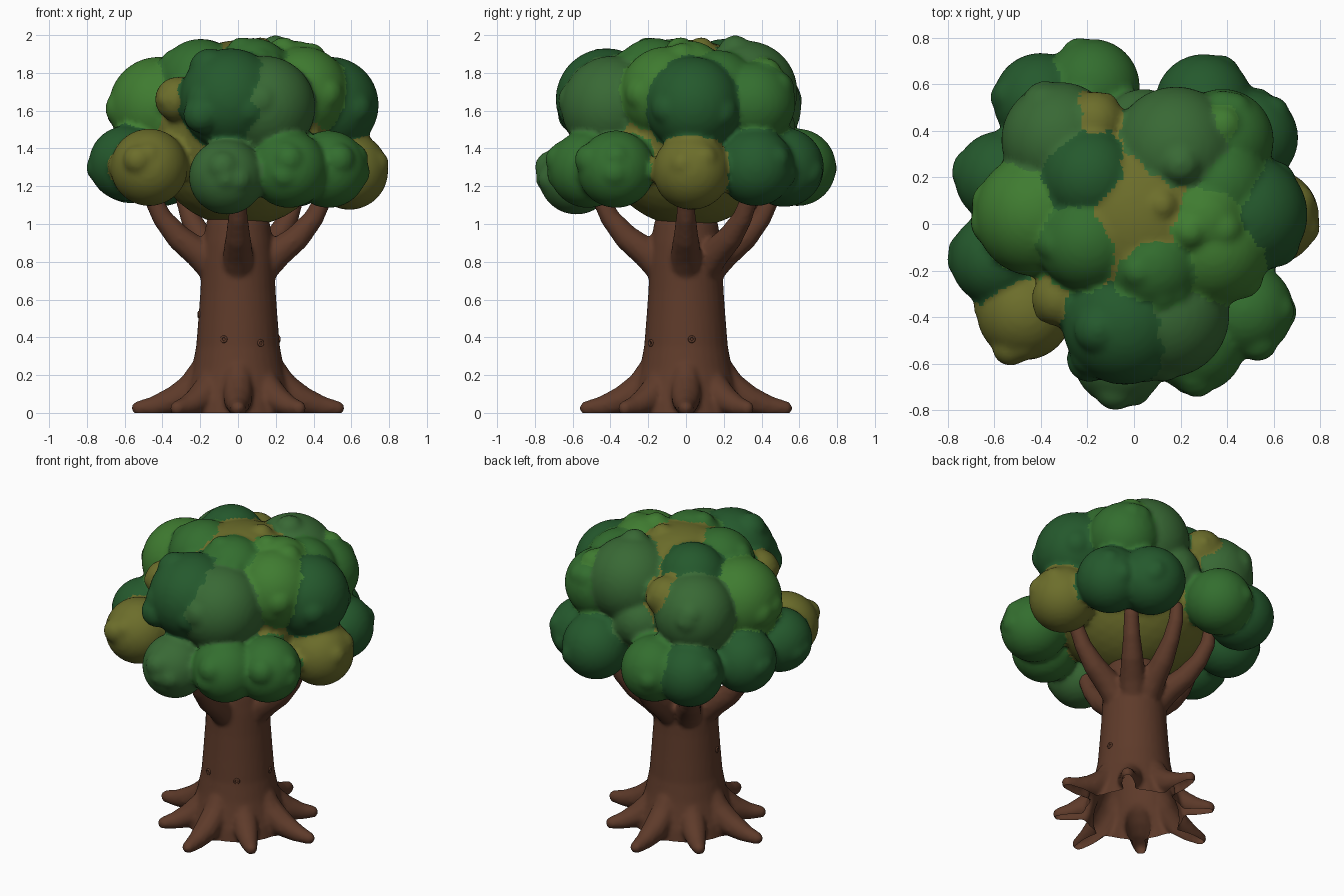
import bpy, bmesh, math, random
from mathutils import Vector, Matrix, noise

if "Cube" in bpy.data.objects:
    bpy.data.objects.remove(bpy.data.objects["Cube"])

random.seed(4)


def material(name, rgb):
    m = bpy.data.materials.new(name)
    m.diffuse_color = (*rgb, 1)
    m.use_nodes = True
    m.node_tree.nodes["Principled BSDF"].inputs["Base Color"].default_value = m.diffuse_color
    return m


def ball(bm, c, r, sub=3):
    bmesh.ops.create_icosphere(bm, subdivisions=sub, radius=r, matrix=Matrix.Translation(c))


def fuse(bm, name, voxel, smooth):
    """Merge overlapping solids into one smooth skin."""
    me = bpy.data.meshes.new(name)
    bm.to_mesh(me)
    bm.free()
    ob = bpy.data.objects.new(name, me)
    bpy.context.collection.objects.link(ob)
    rm = ob.modifiers.new("merge", 'REMESH')
    rm.mode = 'VOXEL'
    rm.voxel_size = voxel
    sm = ob.modifiers.new("soften", 'SMOOTH')
    sm.factor, sm.iterations = 0.5, smooth
    dg = bpy.context.evaluated_depsgraph_get()
    new = bpy.data.meshes.new_from_object(ob.evaluated_get(dg))
    ob.modifiers.clear()
    ob.data = new
    new.name = name
    for p in new.polygons:
        p.use_smooth = True
    return ob


def limb(bm, angle, path, steps, reach=1):
    """Tapered limb of overlapping balls; path rows are (distance, z, radius)."""
    a = math.radians(angle)
    for p, q in zip(path, path[1:]):
        for i in range(steps):
            d, z, r = (u + (v - u) * i / steps for u, v in zip(p, q))
            ball(bm, (d * reach * math.cos(a), d * reach * math.sin(a), z), r, 2)


# Trunk: lathed body, roots and branches fused together
brown = material("bark", (0.112, 0.043, 0.023))
bm = bmesh.new()
profile = [(0, -.04), (.31, -.04), (.295, .06), (.27, .14), (.245, .23), (.222, .35), (.21, .5),
           (.199, .65), (.193, .8), (.185, .9), (.17, 1.0), (.15, 1.06), (0, 1.08)]
vs = [bm.verts.new((r, 0, z)) for r, z in profile]
es = [bm.edges.new(e) for e in zip(vs, vs[1:])]
bmesh.ops.spin(bm, geom=vs + es, cent=(0, 0, 0), axis=(0, 0, 1), angle=2 * math.pi, steps=32)
bmesh.ops.remove_doubles(bm, verts=bm.verts, dist=1e-4)
bmesh.ops.recalc_face_normals(bm, faces=bm.faces)
for k in range(8):
    limb(bm, 45 * k, [(.15, .27, .075), (.235, .135, .085), (.33, .07, .078),
                      (.44, .035, .056), (.525, .025, .04), (.53, .025, .035)], 7,
         0.87 if k % 2 else 1)
for a in (0, 48, 84, 129, 183, 270):
    limb(bm, a, [(.11, .74, .085), (.2, .84, .083), (.31, .925, .07), (.40, 1.03, .055),
                 (.455, 1.14, .048), (.47, 1.25, .04)], 5)
trunk = fuse(bm, "trunk", 0.014, 4)
# The trunk is open where it meets the ground
bm = bmesh.new()
bm.from_mesh(trunk.data)
bmesh.ops.bisect_plane(bm, geom=bm.verts[:] + bm.edges[:] + bm.faces[:],
                       plane_co=(0, 0, 0), plane_no=(0, 0, 1), clear_inner=True)
bm.to_mesh(trunk.data)
bm.free()
trunk.data.materials.clear()
trunk.data.materials.append(brown)

# Bark knots: small rings
for a, z, r in [(-110, .39, .219), (-57, .37, .221), (190, .52, .21), (8, .39, .219)]:
    d = Vector((math.cos(math.radians(a)), math.sin(math.radians(a)), 0))
    bpy.ops.mesh.primitive_torus_add(location=d * r + Vector((0, 0, z)), major_radius=.014,
                                     minor_radius=.006, major_segments=16, minor_segments=8,
                                     rotation=d.to_track_quat('Z', 'Y').to_euler())
    knot = bpy.context.object
    knot.name = "bark_knot"
    knot.data.materials.append(brown)
    bpy.ops.object.shade_smooth()

# Canopy: leaf clumps as (x, y, z, radius, shade)
shades = [material("leaf_dark", (.018, .10, .026)), material("leaf_mid", (.033, .155, .028)),
          material("leaf_bright", (.05, .20, .03)), material("leaf_soft", (.040, .14, .035)),
          material("leaf_olive", (.15, .155, .024))]
core = (.02, .02, 1.48, .495, 4)
lower = [(-.59, -.15, 1.32, .20, 0), (-.47, -.38, 1.30, .205, 4), (-.06, -.58, 1.25, .20, 3),
         (.27, -.52, 1.29, .205, 1), (.48, -.37, 1.29, .205, 1), (.59, .03, 1.28, .205, 4),
         (.50, .37, 1.30, .205, 0), (.30, .52, 1.30, .21, 0), (-.18, .59, 1.30, .205, 1),
         (-.40, .53, 1.30, .205, 0), (-.57, .20, 1.31, .20, 0)]
upper = [(-.04, -.42, 1.66, .27, 0), (.14, -.39, 1.62, .27, 3), (-.32, -.32, 1.66, .12, 4),
         (-.42, .04, 1.62, .265, 2), (-.32, .36, 1.62, .25, 3), (.49, .04, 1.63, .255, 0),
         (.34, -.10, 1.69, .25, 2), (.18, .32, 1.70, .27, 3), (.38, .36, 1.64, .22, 1),
         (-.17, .44, 1.72, .13, 4), (.08, -.17, 1.77, .215, 1), (-.19, .20, 1.77, .21, 0),
         (-.20, -.07, 1.76, .22, 1), (.30, .02, 1.78, .19, 2), (.36, .17, 1.70, .22, 1),
         (.04, .40, 1.50, .18, 3)]
bumps = [(.38, .42, 1.79, .09, 2), (.38, -.02, 1.87, .09, 2), (.24, -.03, 1.91, .08, 2),
         (.02, -.20, 1.91, .08, 1), (-.15, -.45, 1.82, .11, 0), (-.19, -.58, 1.58, .10, 0),
         (-.53, -.53, 1.34, .08, 4), (.27, -.66, 1.34, .085, 1), (.53, -.50, 1.34, .09, 1),
         (-.08, -.71, 1.30, .09, 3), (.12, .08, 1.92, .07, 4), (.20, .26, 1.91, .09, 3)]
# Little random bumps on the outer side of each clump
for x, y, z, r, s in lower + upper:
    for _ in range(2):
        a = math.atan2(y, x) + random.uniform(-1, 1)
        e = random.uniform(-.3, .6)
        d = Vector((math.cos(a) * math.cos(e), math.sin(a) * math.cos(e), math.sin(e)))
        bumps.append((*(Vector((x, y, z)) + d * r * .68), r * .4, s))

clumps = [core] + lower + upper + bumps
bm = bmesh.new()
for x, y, z, r, s in clumps:
    ball(bm, (x, y, z), r, 4 if r > .15 else 3)
canopy = fuse(bm, "canopy", 0.018, 3)
canopy.data.materials.clear()
for m in shades:
    canopy.data.materials.append(m)
# Each face takes the shade of the clump it lies on, with ragged borders
centres = [(Vector(c[:3]), c[3], c[4]) for c in clumps]
for p in canopy.data.polygons:
    q = p.center + Vector((noise.noise(p.center * 16), noise.noise(p.center * 16 + Vector((7, 3, 5))), 0)) * .03
    p.material_index = min(centres, key=lambda c: (q - c[0]).length - c[1])[2]
